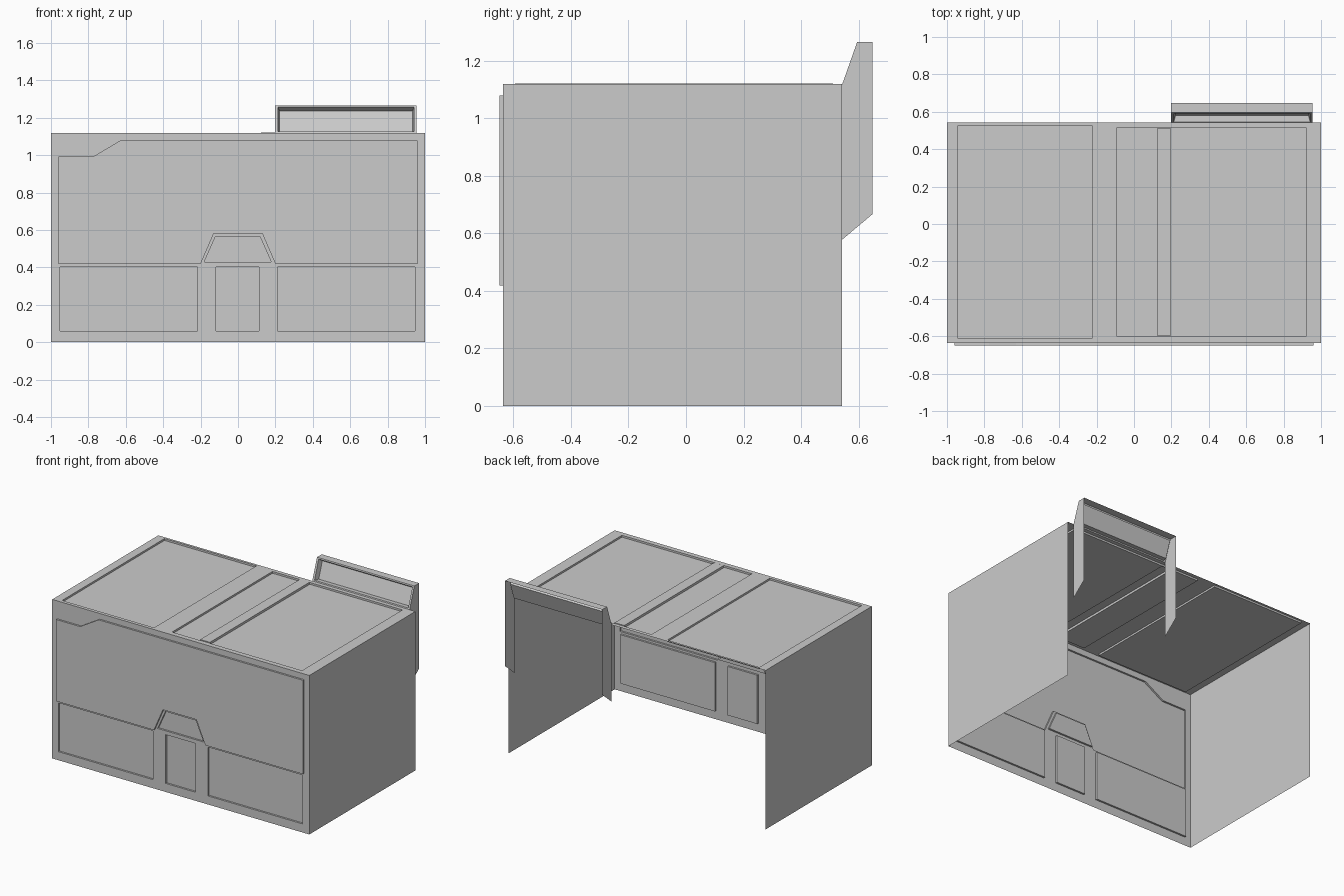
import bpy, bmesh
from mathutils import Vector

if "Cube" in bpy.data.objects:
    bpy.data.objects.remove(bpy.data.objects["Cube"])

X, YF, YB, H = 1.0, -0.636, 0.543, 1.118   # main shell limits


def rect(u0, u1, v0, v1):
    return [(u0, v0), (u1, v0), (u1, v1), (u0, v1)]


def finish(bm, name, outward):
    bmesh.ops.recalc_face_normals(bm, faces=bm.faces)
    total = sum((f.normal * f.calc_area() for f in bm.faces), Vector())
    if total.dot(outward) < 0:
        bmesh.ops.reverse_faces(bm, faces=bm.faces)
    me = bpy.data.meshes.new(name)
    bm.to_mesh(me)
    bm.free()
    ob = bpy.data.objects.new(name, me)
    bpy.context.collection.objects.link(ob)
    return ob


def relief(name, outline, panels, place):
    """Thin sheet with stepped panels; panel = (points, level, shrink, children)."""
    bm = bmesh.new()
    out = place(0, 0, 1) - place(0, 0, 0)

    def ring(pts, d):
        return [bm.verts.new(place(u, v, d)) for u, v in pts]

    def edge(a, b):
        return bm.edges.get((a, b)) or bm.edges.new((a, b))

    def fill(border, children, level):
        edges = [edge(a, b) for a, b in zip(border, border[1:] + border[:1])]
        todo = []
        for pts, step, shrink, kids in children:
            base = ring(pts, level)
            cu = sum(p[0] for p in pts) / len(pts)
            cv = sum(p[1] for p in pts) / len(pts)
            moved = [(u + (shrink if u < cu else -shrink),
                      v + (shrink if v < cv else -shrink)) for u, v in pts]
            top = ring(moved, step)
            edges += [edge(a, b) for a, b in zip(base, base[1:] + base[:1])]
            todo.append((base, top, kids, step))
        bmesh.ops.triangle_fill(bm, edges=edges, use_beauty=True, normal=out)
        for base, top, kids, step in todo:
            n = len(base)
            for i in range(n):
                j = (i + 1) % n
                bm.faces.new((base[i], base[j], top[j], top[i]))
            fill(top, kids, step)

    fill(ring(outline, 0), panels, 0)
    return finish(bm, name, out)


def plate(name, pts, outward):
    bm = bmesh.new()
    bm.faces.new([bm.verts.new(p) for p in pts])
    return finish(bm, name, Vector(outward))


# Front wall: raised upper panel, recessed window, door and lower panels
upper = [(-0.96, 0.418), (-0.2, 0.418), (-0.13, 0.58), (0.13, 0.58), (0.2, 0.418),
         (0.96, 0.418), (0.96, 1.078), (-0.63, 1.078), (-0.775, 0.992), (-0.96, 0.992)]
window = [(-0.18, 0.43), (0.177, 0.43), (0.117, 0.565), (-0.12, 0.565)]
D = -0.013
relief("front_wall", rect(-X, X, 0, H), [
    (upper, 0.013, 0, []),
    (window, D, 0, []),
    (rect(-0.953, -0.217, 0.06, 0.403), D, 0, []),
    (rect(-0.117, 0.113, 0.06, 0.403), D, 0, []),
    (rect(0.212, 0.947, 0.06, 0.403), D, 0, []),
], lambda u, v, d: Vector((u, YF - d, v)))

# Roof: two sunken panels, the right one crossed by a raised strip
strip = (rect(0.123, 0.198, -0.595, 0.51), 0.003, 0, [])
relief("roof", rect(-X, X, YF, YB), [
    (rect(-0.94, -0.224, -0.612, 0.526), D, 0, []),
    (rect(-0.092, 0.919, -0.601, 0.515), D, 0, [strip]),
], lambda u, v, d: Vector((u, v, H + d)))

# Side walls
for side, s in (("left", -1), ("right", 1)):
    plate(side + "_wall", [(s * X, y, z) for y, z in rect(YF, YB, 0, H)], (s, 0, 0))

# Rear hood: slanted recessed face, top and two hanging cheeks
HX0, HX1, HY, HM, HZ = 0.198, 0.955, 0.648, 0.595, 1.265
slope = Vector((0, HM - YB, HZ - H))
length = slope.length
slope.normalize()
normal = Vector((0, -slope.z, slope.y))
relief("hood_face", rect(HX0, HX1, 0, length),
       [(rect(HX0 + 0.015, HX1 - 0.013, 0.008, length - 0.009), -0.033, 0.009, [])],
       lambda u, v, d: Vector((u, YB, H)) + slope * v + normal * d)
plate("hood_top", [(x, y, HZ) for x, y in rect(HX0, HX1, HM, HY)], (0, 0, 1))
cheek = [(YB, 0.578), (HY, 0.666), (HY, HZ), (HM, HZ), (YB, H)]
for side, x, s in (("left", HX0, -1), ("right", HX1, 1)):
    plate("hood_cheek_" + side, [(x, y, z) for y, z in cheek], (s, 0, 0))
